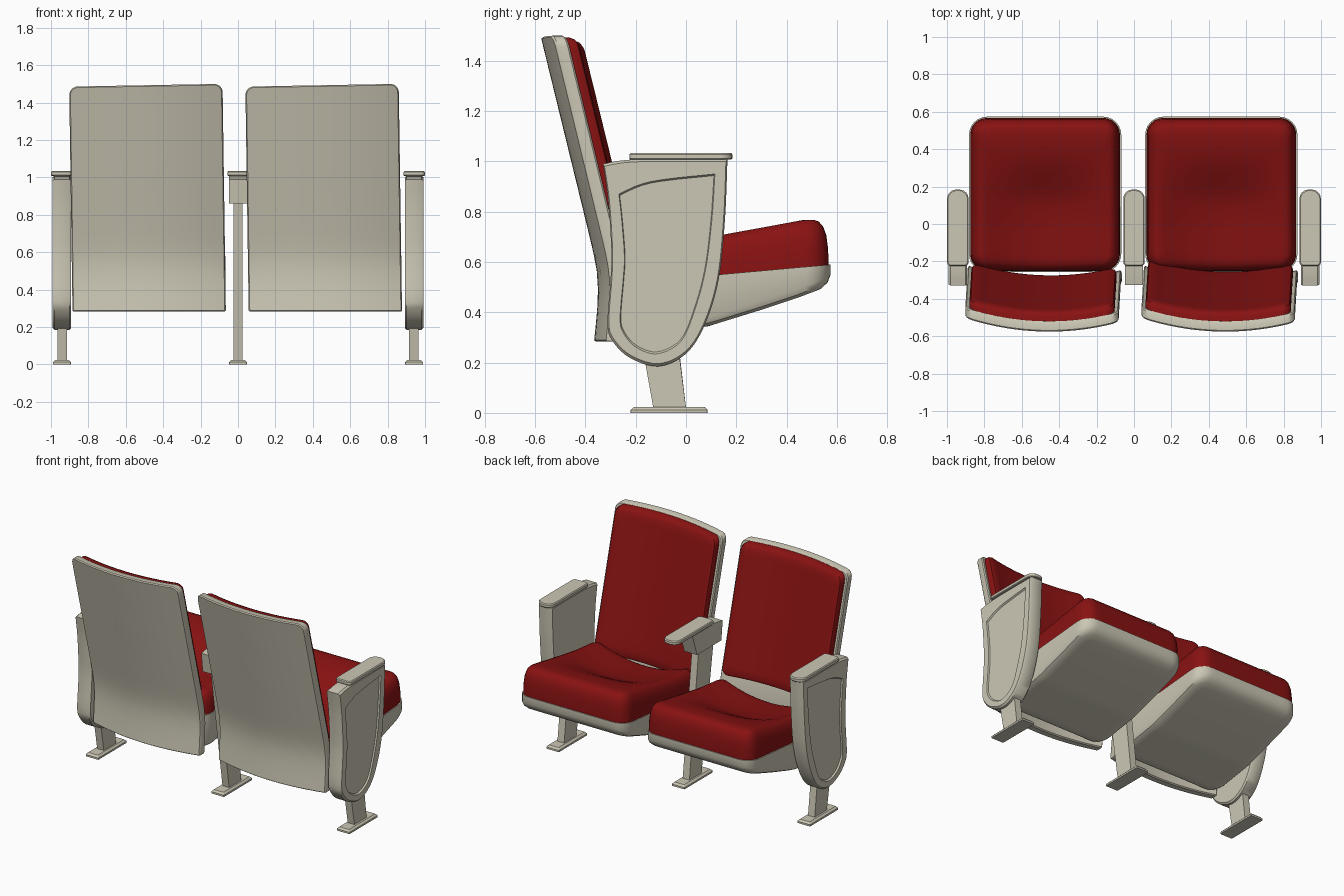
import bpy, bmesh
from math import sin, cos, radians

if "Cube" in bpy.data.objects:
    bpy.data.objects.remove(bpy.data.objects["Cube"])


def material(name, rgb):
    m = bpy.data.materials.new(name)
    m.diffuse_color = (*rgb, 1)
    m.use_nodes = True
    m.node_tree.nodes["Principled BSDF"].inputs["Base Color"].default_value = m.diffuse_color
    return m


RED = material("red_fabric", (0.25, 0.006, 0.006))
CREAM = material("cream_plastic", (0.6, 0.57, 0.46))


def lerp(table, t):
    """Piecewise linear lookup in a list of (t, value)."""
    for (a, va), (b, vb) in zip(table, table[1:]):
        if t <= b:
            return va + (vb - va) * max(0, (t - a) / (b - a))
    return table[-1][1]


def outline(x0, x1, v0, v1, rlo, rhi, n=16):
    """Rounded rectangle with subdivided sides."""
    corners = [(x1 - rlo, v0 + rlo, rlo, -90), (x1 - rhi, v1 - rhi, rhi, 0),
               (x0 + rhi, v1 - rhi, rhi, 90), (x0 + rlo, v0 + rlo, rlo, 180)]
    arcs = [[(x + r * cos(radians(a + 15 * k)), v + r * sin(radians(a + 15 * k)))
             for k in range(7)] for x, v, r, a in corners]
    pts = []
    for i, arc in enumerate(arcs):
        (ax, av), (bx, bv) = arc[-1], arcs[(i + 1) % 4][0]
        pts += arc + [(ax + (bx - ax) * k / n, av + (bv - av) * k / n) for k in range(1, n)]
    return pts


def scaled(pts, s, c):
    return [(c[0] + (a - c[0]) * s, c[1] + (b - c[1]) * s) for a, b in pts]


def loft(name, rings, mat, angle=35):
    """Skin closed rings of equal length and cap both ends."""
    bm = bmesh.new()
    vs = [[bm.verts.new(p) for p in r] for r in rings]
    n = len(vs[0])
    for a, b in zip(vs, vs[1:]):
        for i in range(n):
            j = (i + 1) % n
            bm.faces.new((a[i], a[j], b[j], b[i]))
    bm.faces.new(vs[0][::-1])
    bm.faces.new(vs[-1])
    bmesh.ops.recalc_face_normals(bm, faces=bm.faces)
    me = bpy.data.meshes.new(name)
    bm.to_mesh(me)
    bm.free()
    ob = bpy.data.objects.new(name, me)
    bpy.context.collection.objects.link(ob)
    me.materials.append(mat)
    bpy.ops.object.select_all(action='DESELECT')
    ob.select_set(True)
    bpy.context.view_layer.objects.active = ob
    bpy.ops.object.shade_smooth_by_angle(angle=radians(angle))
    return ob


def prism(name, yz, x0, x1):
    return loft(name, [[(x, y, z) for y, z in yz] for x in (x0, x1)], CREAM)


def slab(name, cx, hw, y0, y1, rlo, rhi, levels):
    """Flat rounded plate; levels are (inset, z)."""
    loft(name, [[(x, y, z) for x, y in outline(cx - hw + i, cx + hw - i, y0 + i, y1 - i, rlo, rhi, 2)]
                for i, z in levels], CREAM)


def spline(p, k=5):
    """Catmull-Rom curve through p, without the last point."""
    q = [p[0]] + p + [p[-1]]
    out = []
    for i in range(1, len(q) - 2):
        a, b, c, d = q[i - 1:i + 3]
        for j in range(k):
            t = j / k
            out.append(tuple(0.5 * (2 * b[m] + (c[m] - a[m]) * t
                       + (2 * a[m] - 5 * b[m] + 4 * c[m] - d[m]) * t * t
                       + (3 * b[m] - a[m] - 3 * c[m] + d[m]) * t ** 3) for m in (0, 1)))
    return out


SCALES = [0.9, 0.78, 0.66, 0.54, 0.42, 0.3, 0.18, 0.06]
SEAT_TOP = [(-.25, .66), (0, .685), (.155, .71), (.375, .75), (.46, .766), (.57, .77)]
SEAT_UNDER = [(-.25, .29), (.09, .345), (.3, .41), (.45, .46), (.53, .49), (.58, .515)]
BACK = [(.285, -.365), (.4, -.353), (.48, -.349), (.55, -.352), (.6, -.36), (.66, -.373),
        (.75, -.395), (1.5, -.578)]


def seat(side, cx):
    def rim(i):
        return outline(cx - .4 + i, cx + .4 - i, -.25 + i, .567 - i, .09 - i, .09 - i)

    def bottom(y):
        return .538 + .09 * y

    def top(x, y):
        t = min(1, max(0, (.4 - y) / .32))
        return lerp(SEAT_TOP, y) - .07 * max(0, 1 - ((x - cx) / .33) ** 2) * t * t * (3 - 2 * t)

    c = (cx, .16)
    # cushion with rounded rim and scooped middle
    steps = [(rim(i), f) for i, f in ((0, 0), (.002, .35), (.009, .65), (.022, .85), (.04, .96), (.06, 1))]
    steps += [(scaled(rim(.06), s, c), 1) for s in SCALES]
    loft(side + "_seat_cushion", [[(x, y, bottom(y) + f * (top(x, y) - bottom(y))) for x, y in r]
                                  for r, f in steps], RED)
    # shell underneath
    rings = [[(x, y, bottom(y)) for x, y in rim(-.007)]]
    steps = [(rim(-.007), .035), (rim(.004), .012), (rim(.03), 0)]
    steps += [(scaled(rim(.03), s, c), 0) for s in SCALES]
    rings += [[(x, y, lerp(SEAT_UNDER, y) + d) for x, y in r] for r, d in steps]
    loft(side + "_seat_shell", rings, CREAM)


def backrest(side, cx, low):
    def place(p, depth):
        dx, z = p
        h = z - .285
        y = lerp(BACK, z) + .06 * (dx / .41) ** 2 - .028 * dx + depth
        return cx + dx - .0146 * h, y, z + .015 * dx * h

    def layer(hw, z0, z1, rlo, rhi, steps):
        def rim(i):
            return outline(-hw + i, hw - i, z0 + i, z1 - i, max(rlo - i, .004), max(rhi - i, .004), 24)
        c = (0, (z0 + z1) / 2)
        first, last = rim(steps[0][0]), rim(steps[-1][0])
        rings = [[place(p, steps[0][1]) for p in scaled(first, s, c)] for s in SCALES[::-1]]
        rings += [[place(p, d) for p in rim(i)] for i, d in steps]
        return rings + [[place(p, steps[-1][1]) for p in scaled(last, s, c)] for s in SCALES]

    # curved outer panel
    loft(side + "_back_panel", layer(.41, .283, 1.493, .008, .045,
         [(.006, 0), (0, .008), (0, .047), (.006, .055)]), CREAM)
    # padded cushion
    loft(side + "_back_cushion", layer(.388, low, 1.486, .05, .045,
         [(0, .05), (0, .08), (.007, .096), (.025, .105)]), RED)


for side, cx, low in (("left", -.475, .66), ("right", .467, .57)):
    seat(side, cx)
    backrest(side, cx, low)

# end panels: outer outline and recessed outline, paired point for point
OUTER = [(.165, 1.01), (.155, .77), (.13, .53), (.075, .35), (0, .235), (-.11, .185), (-.225, .22),
         (-.295, .29), (-.312, .36), (-.3, .53), (-.297, .65), (-.31, .85), (-.33, .99), (-.2, 1.008)]
INNER = [(.115, .95), (.103, .77), (.078, .57), (.035, .41), (-.02, .285), (-.115, .235), (-.2, .262),
         (-.25, .32), (-.262, .38), (-.25, .53), (-.245, .62), (-.255, .76), (-.267, .87), (-.14, .92)]
outer, inner = [spline(p[:13]) + spline(p[12:] + p[:1]) for p in (OUTER, INNER)]
mid = (-.09, .62)
for side, s in (("left", -1), ("right", 1)):
    levels = [(.892, scaled(outer, .975, mid)), (.902, outer), (.98, outer),
              (.992, scaled(outer, .975, mid)), (.992, inner), (.982, scaled(inner, .98, mid))]
    loft(side + "_end_panel", [[(s * x, y, z) for y, z in r] for x, r in levels], CREAM)
    prism(side + "_leg", [(-.13, .02), (0, .02), (-.035, .3), (-.18, .3)], s * .94 - .025, s * .94 + .025)

# centre post and arm block
prism("centre_leg", [(-.13, .02), (0, .02), (-.1, .87), (-.26, .87)], -.025, .025)
prism("centre_arm_block", [(-.325, .99), (-.2, 1.011), (0, 1.011), (-.05, .86), (-.31, .86)], -.048, .048)

# armrests and floor plates
for side, x in (("left", -.942), ("centre", 0), ("right", .942)):
    slab(side + "_armrest", x, .057, -.225, .184, .02, .048,
         [(.003, 1.008), (0, 1.012), (0, 1.028), (.005, 1.034)])
    slab(side + "_foot_plate", x, .048, -.22, .085, .004, .004,
         [(0, 0), (0, .012), (.012, .024)])
